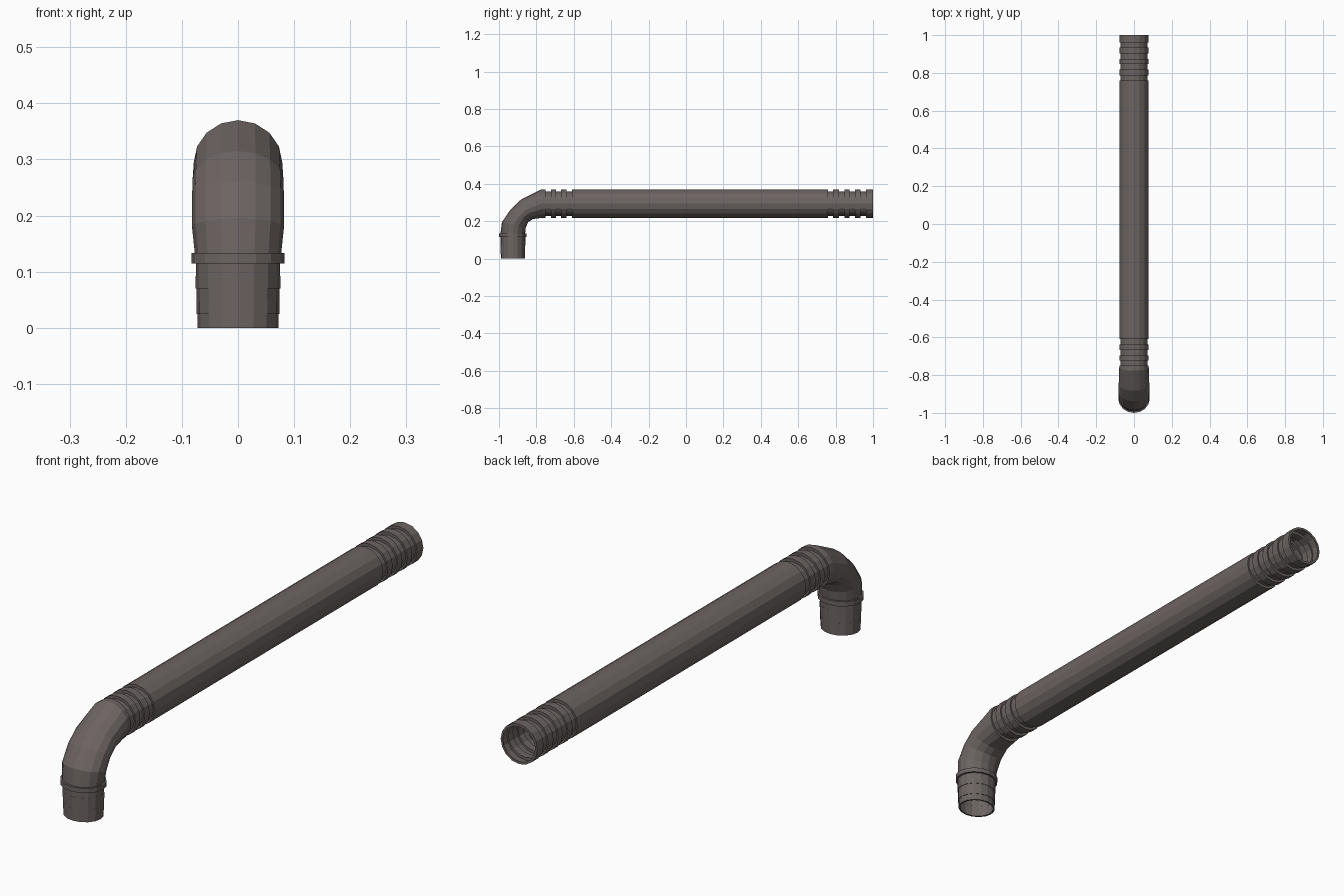
import bpy, bmesh, math
from mathutils import Vector

if "Cube" in bpy.data.objects:
    bpy.data.objects.remove(bpy.data.objects["Cube"])

SIDES = 16
mat = bpy.data.materials.new("dark warm grey")
mat.diffuse_color = (0.15, 0.127, 0.123, 1)
mat.use_nodes = True
mat.node_tree.nodes["Principled BSDF"].inputs["Base Color"].default_value = mat.diffuse_color


def loft(name, rings):
    """Each ring: (outer (y,z), inner (y,z), half width in x)."""
    bm = bmesh.new()
    loops = []
    for o, i, rx in rings:
        o, i = Vector((0, *o)), Vector((0, *i))
        c, n = (o + i) / 2, (o - i) / 2
        loops.append([bm.verts.new(c + n * math.cos(t) + Vector((rx * math.sin(t), 0, 0)))
                      for t in (2 * math.pi * k / SIDES for k in range(SIDES))])
    for a, b in zip(loops, loops[1:]):
        for k in range(SIDES):
            j = (k + 1) % SIDES
            bm.faces.new((a[k], a[j], b[j], b[k]))
    bmesh.ops.recalc_face_normals(bm, faces=bm.faces)
    # the outside of the shell must face outwards
    f = max(bm.faces, key=lambda f: f.calc_center_median().x)
    if f.normal.x < 0:
        bmesh.ops.reverse_faces(bm, faces=bm.faces)
    me = bpy.data.meshes.new(name)
    bm.to_mesh(me)
    bm.free()
    me.materials.append(mat)
    ob = bpy.data.objects.new(name, me)
    bpy.context.collection.objects.link(ob)


def up(z, rx, ry):
    return ((-0.926 - ry, z), (-0.926 + ry, z), rx)


def along(y, rx, rz):
    return ((y, 0.294 + rz), (y, 0.294 - rz), rx)


RIB, GROOVE = (0.077, 0.076), (0.072, 0.065)


def grooves(spans):
    out = []
    for a, b in spans:
        out += [along(a, *RIB), along(a, *GROOVE), along(b, *GROOVE), along(b, *RIB)]
    return out


# open lower socket with stepped bands and a collar
rings = [up(0, 0.065, 0.058)]
edges = [0, 0.025, 0.047, 0.07, 0.092, 0.115]
for k, (a, b) in enumerate(zip(edges, edges[1:])):
    r = 0.072 + 0.0008 * k + (0.001 if k % 2 else 0)
    rings += [up(a, r, r * 0.89), up(b, r, r * 0.89)]
rings += [up(0.115, 0.083, 0.074), up(0.133, 0.083, 0.074), up(0.133, 0.077, 0.066)]

# elbow
rings += [((-0.984, 0.195), (-0.857, 0.165), 0.082),
          ((-0.938, 0.262), (-0.844, 0.195), 0.082),
          ((-0.883, 0.315), (-0.818, 0.212), 0.081),
          ((-0.775, 0.370), (-0.765, 0.218), 0.079)]

# ribbed neck, long straight tube, ribbed open end with a lip
rings += grooves([(-0.75, -0.723), (-0.695, -0.668), (-0.638, -0.61)])
rings += grooves([(0.76, 0.787), (0.817, 0.847), (0.874, 0.903), (0.934, 0.962)])
rings += [along(1, *RIB), along(1, 0.068, 0.066)]

loft("bent_pipe", rings)
